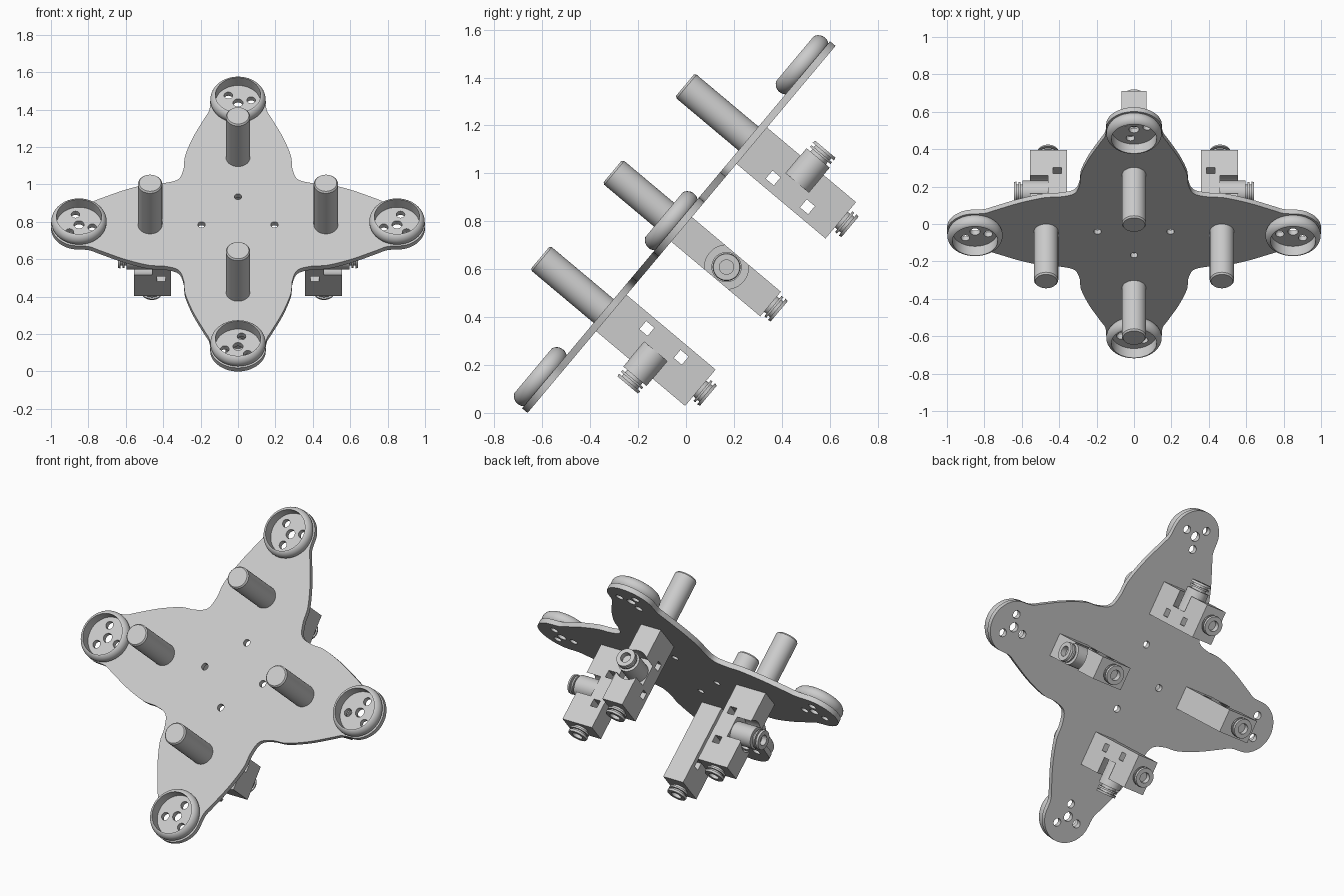
import bpy, bmesh
from math import sin, cos, pi, radians, sqrt
from mathutils import Matrix, Vector

if "Cube" in bpy.data.objects:
    bpy.data.objects.remove(bpy.data.objects["Cube"])

grey = bpy.data.materials.new("light grey")
grey.use_nodes = True
grey.diffuse_color = (0.6, 0.6, 0.6, 1)
grey.node_tree.nodes["Principled BSDF"].inputs["Base Color"].default_value = (0.6, 0.6, 0.6, 1)

ANGLE = radians(50)
T = 0.015                       # half thickness of the plate
ARM = 0.85                      # wheel distance from the centre
TILT = Matrix.Translation((0, -0.03, sin(ANGLE) + T * cos(ANGLE))) @ Matrix.Rotation(ANGLE, 4, 'X')
SIDES = ("left", "upper", "right", "lower")


def add(name, mesh, matrix):
    ob = bpy.data.objects.new(name, mesh)
    bpy.context.collection.objects.link(ob)
    ob.matrix_world = matrix
    return ob


def finish(mesh):
    mesh.materials.clear()
    mesh.materials.append(grey)
    mesh.shade_smooth()
    mesh.set_sharp_from_angle(angle=radians(35))
    return mesh


def lathe(name, profile, place=Matrix(), steps=40, closed=False):
    """Spin (radius, height) points around z."""
    bm = bmesh.new()
    verts = [bm.verts.new((r, 0, h)) for r, h in profile]
    pairs = list(zip(verts, verts[1:] + verts[:1]))
    edges = [bm.edges.new(p) for p in (pairs if closed else pairs[:-1])]
    bmesh.ops.spin(bm, geom=verts + edges, cent=(0, 0, 0), axis=(0, 0, 1),
                   angle=2 * pi, steps=steps, use_merge=True)
    bmesh.ops.remove_doubles(bm, verts=bm.verts, dist=1e-5)
    bmesh.ops.recalc_face_normals(bm, faces=bm.faces)
    bm.transform(place)
    mesh = bpy.data.meshes.new(name)
    bm.to_mesh(mesh)
    bm.free()
    return finish(mesh)


def box(name, lo, hi):
    lo, hi = Vector(lo), Vector(hi)
    bm = bmesh.new()
    size = Matrix.Diagonal((*(hi - lo), 1))
    bmesh.ops.create_cube(bm, size=1, matrix=Matrix.Translation((lo + hi) / 2) @ size)
    mesh = bpy.data.meshes.new(name)
    bm.to_mesh(mesh)
    bm.free()
    return finish(mesh)


def cut(mesh, cutters):
    """Subtract the cutter meshes and return the resulting mesh."""
    ob = add("cut_body", mesh, Matrix())
    helpers = [add("cutter", c, Matrix()) for c in cutters]
    for h in helpers:
        h.hide_render = True
        mod = ob.modifiers.new("cut", 'BOOLEAN')
        mod.object, mod.operation, mod.solver = h, 'DIFFERENCE', 'EXACT'
    dg = bpy.context.evaluated_depsgraph_get()
    result = bpy.data.meshes.new_from_object(ob.evaluated_get(dg))
    for o in helpers + [ob]:
        bpy.data.objects.remove(o)
    return finish(result)


def circle(cx, cy, r, n=20):
    return [(cx + r * cos(2 * pi * i / n), cy + r * sin(2 * pi * i / n)) for i in range(n)]


def smooth_loop(pts, n=5):
    """Closed Catmull-Rom curve through the points."""
    out, c = [], len(pts)
    for i in range(c):
        a, b, d, e = (Vector(pts[(i + k) % c]) for k in (-1, 0, 1, 2))
        for j in range(n):
            t = j / n
            out.append((2 * b + (d - a) * t + (2 * a - 5 * b + 4 * d - e) * t * t
                        + (3 * b - a - 3 * d + e) * t ** 3) / 2)
    return out


# Four-armed plate: one arm edge mirrored, then turned four times
edge = [(0.318, 0.318), (0.395, 0.29), (0.48, 0.283), (0.61, 0.24), (0.74, 0.18), (0.80, 0.153)]
tip = [(ARM + 0.15 * cos(a), 0.15 * sin(a)) for a in (radians(d) for d in range(75, -76, -25))]
arm = [(x, -y) for x, y in edge] + tip[::-1] + edge[:0:-1]
outline = []
for k in range(4):
    turn = Matrix.Rotation(k * pi / 2, 2)
    outline += [turn @ Vector(p) for p in arm]

loops = [smooth_loop(outline)]
first_hole = (75, 15, 105, 75)            # start angle of the holes on each arm
for k in range(4):
    ax, ay = cos(k * pi / 2), sin(k * pi / 2)
    loops.append(circle(0.195 * ax, 0.195 * ay, 0.02))
    loops.append(circle(ARM * ax, ARM * ay, 0.027))
    for j in range(3):
        a = radians(first_hole[k] + 120 * j)
        loops.append(circle(ARM * ax + 0.073 * cos(a), ARM * ay + 0.073 * sin(a), 0.023))

curve = bpy.data.curves.new("plate_outline", 'CURVE')
curve.dimensions, curve.fill_mode, curve.extrude = '2D', 'BOTH', T
for pts in loops:
    sp = curve.splines.new('POLY')
    sp.points.add(len(pts) - 1)
    for p, co in zip(sp.points, pts):
        p.co = (co[0], co[1], 0, 1)
    sp.use_cyclic_u = True
src = add("plate_source", curve, Matrix())
plate = bpy.data.meshes.new_from_object(src.evaluated_get(bpy.context.evaluated_depsgraph_get()))
bpy.data.objects.remove(src)
add("base_plate", finish(plate), TILT)

# Ring: round outer profile with a straight bore
BORE, MINOR = 0.121, 0.043
core = 0.148 - MINOR
lim = radians(66)
ring_profile = [(core + MINOR * cos(a), 0.041 + MINOR * sin(a))
                for a in (-lim + 2 * lim * i / 12 for i in range(13))]
ring_profile = [(BORE, ring_profile[0][1])] + ring_profile + [(BORE, ring_profile[-1][1])]
ring = lathe("ring", ring_profile, Matrix.Translation((ARM, 0, 0)), 48, True)

# Rod with a slightly bevelled end
rod = lathe("rod", [(0, 0), (0.065, 0), (0.065, 0.352), (0.058, 0.361), (0, 0.361)],
            Matrix.Translation((0.47, 0, 0)))

# Valve block with two square through-holes and a recess for the side port
BOSS_H = -0.26
to_side = Matrix.Translation((0.46, 0, BOSS_H)) @ Matrix.Rotation(pi / 2, 4, 'Y')
cutters = [box("slot", (0.388, -0.2, h - 0.022), (0.432, 0.2, h + 0.022)) for h in (-0.17, -0.357)]
cutters.append(lathe("recess", [(0, 0), (0.092, 0), (0.092, 0.3), (0, 0.3)], to_side))
block = cut(box("block", (0.357, -0.067, -0.5), (0.555, 0.067, -T)), cutters)
boss = lathe("boss", [(0, -0.01), (0.063, -0.01), (0.063, 0.135), (0, 0.135)], to_side)

# Push-in fitting: stepped collars around an open bore
fit = [(0, 0), (0.042, 0), (0.042, 0.013), (0.056, 0.013), (0.056, 0.023), (0.043, 0.023),
       (0.043, 0.034), (0.058, 0.034), (0.055, 0.047), (0.03, 0.047), (0.03, 0.015), (0, 0.015)]
side_fit = lathe("side_fitting", fit, to_side @ Matrix.Translation((0, 0, 0.135)))
end_fit = lathe("end_fitting", fit, Matrix.Translation((0.46, 0, -0.5)) @ Matrix.Rotation(pi, 4, 'X'))

parts = {"wheel_ring": ring, "rod": rod, "valve_block": block, "port_boss": boss,
         "side_fitting": side_fit, "end_fitting": end_fit}
for k, side in enumerate(SIDES):
    for name, mesh in parts.items():
        add(f"{side}_{name}", mesh, TILT @ Matrix.Rotation(k * pi / 2, 4, 'Z'))
